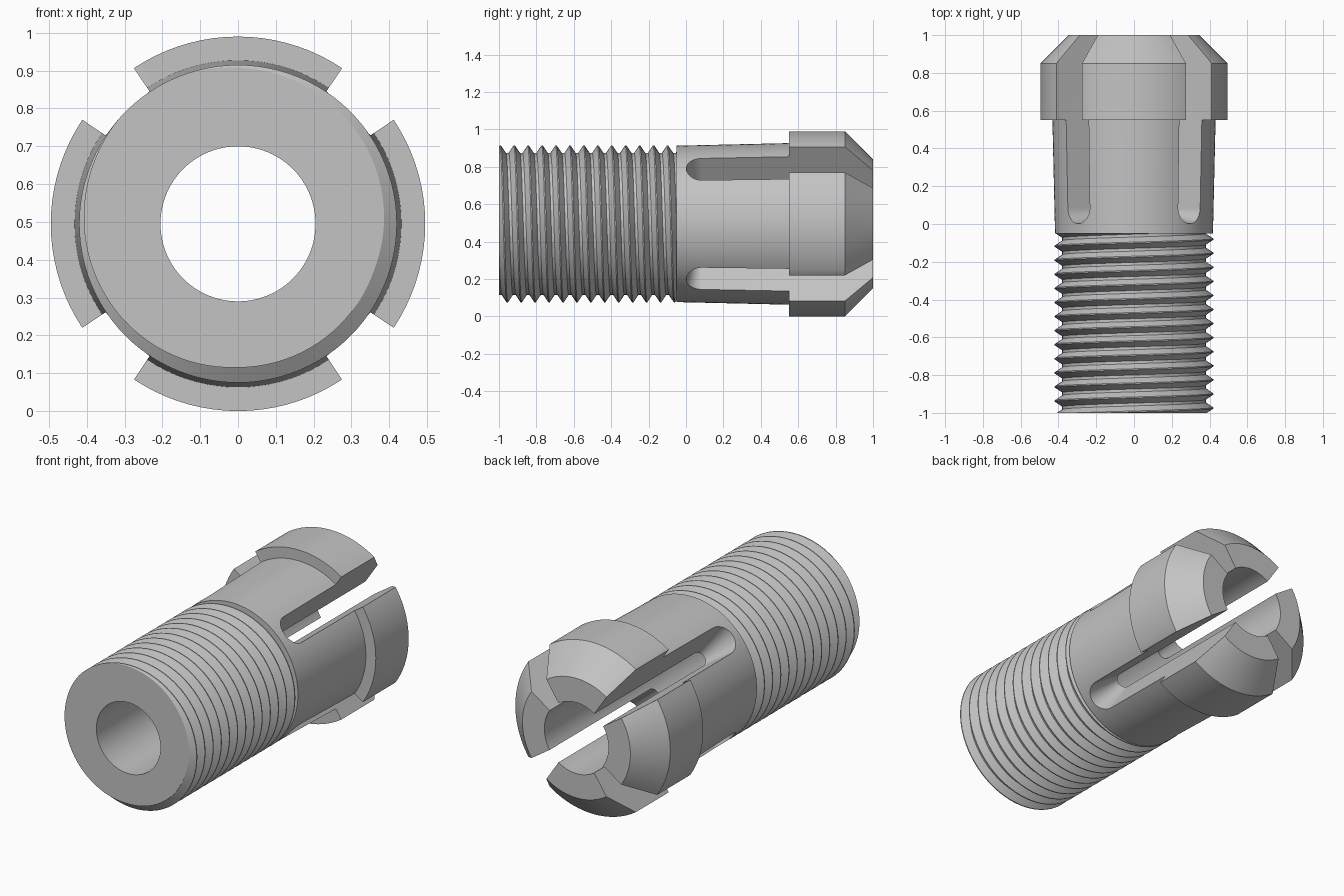
import bpy, bmesh, math
from mathutils import Matrix

if "Cube" in bpy.data.objects:
    bpy.data.objects.remove(bpy.data.objects["Cube"])

AXIS_Z = 0.495        # height of the centre line
BORE = 0.205
SEG = 96
SHOULDER = -0.05      # where the thread meets the smooth body
ROOT, CREST = 0.38, 0.42

steel = bpy.data.materials.new("plain_grey_steel")
steel.use_nodes = True
GREY = (0.55, 0.55, 0.55, 1)
steel.diffuse_color = GREY
steel.node_tree.nodes["Principled BSDF"].inputs["Base Color"].default_value = GREY


def ring_point(r, angle, y):
    return (r * math.cos(angle), y, AXIS_Z + r * math.sin(angle))


def finish(name, bm):
    bmesh.ops.remove_doubles(bm, verts=bm.verts, dist=1e-5)
    bmesh.ops.recalc_face_normals(bm, faces=bm.faces)
    mesh = bpy.data.meshes.new(name)
    bm.to_mesh(mesh)
    bm.free()
    mesh.materials.append(steel)
    obj = bpy.data.objects.new(name, mesh)
    bpy.context.collection.objects.link(obj)
    return obj


def activate(obj):
    bpy.ops.object.select_all(action='DESELECT')
    obj.select_set(True)
    bpy.context.view_layer.objects.active = obj


def smooth(obj, degrees=25):
    activate(obj)
    bpy.ops.object.shade_smooth_by_angle(angle=math.radians(degrees))


def lathe(name, profile):
    """Closed (radius, y) profile turned about the centre line."""
    bm = bmesh.new()
    rings = [[bm.verts.new(ring_point(r, math.tau * j / SEG, y)) for j in range(SEG)]
             for r, y in profile]
    for a, b in zip(rings, rings[1:] + rings[:1]):
        for j in range(SEG):
            k = (j + 1) % SEG
            bm.faces.new((a[j], a[k], b[k], b[j]))
    return finish(name, bm)


def slot_cutter(angle):
    """Wedge widening outward from the centre line, with a round closed end."""
    bm = bmesh.new()
    slope = math.tan(math.radians(11.25))
    loops = []
    for r in (0.02, 0.7):
        w = r * slope
        outline = [(w, 1.2), (-w, 1.2)]
        outline += [(-w * math.cos(math.pi * i / 24), 0.085 - w * math.sin(math.pi * i / 24))
                    for i in range(25)]
        loops.append([bm.verts.new((r, y, x)) for x, y in outline])
    n = len(loops[0])
    for j in range(n):
        k = (j + 1) % n
        bm.faces.new((loops[0][j], loops[0][k], loops[1][k], loops[1][j]))
    for loop in loops:
        bm.faces.new(loop)
    bm.transform(Matrix.Translation((0, 0, AXIS_Z)) @ Matrix.Rotation(angle, 4, 'Y'))
    obj = finish("slot_cutter", bm)
    obj.hide_render = True
    return obj


# Smooth body and flared head, split into four jaws
jaws = lathe("slotted_jaws", [
    (BORE, SHOULDER), (0.418, SHOULDER), (0.432, 0.55), (0.495, 0.55),
    (0.495, 0.85), (0.345, 1.0), (BORE, 1.0)])
for i in range(4):
    cutter = slot_cutter(math.radians(45 + 90 * i))
    mod = jaws.modifiers.new("slot", 'BOOLEAN')
    mod.operation, mod.solver, mod.object = 'DIFFERENCE', 'EXACT', cutter
    activate(jaws)
    bpy.ops.object.modifier_apply(modifier=mod.name)
    bpy.data.objects.remove(cutter)
smooth(jaws)


# Threaded shank: a helical ridge trimmed flat at both ends
def threaded_shank():
    pitch, start = 0.0745, math.radians(125)
    marks = (-0.40, -0.04, 0.04, 0.40)       # root, crest, crest, root
    turns = range(-2, 17)

    def radius(u):
        d = abs(u - round(u))
        t = min(1, max(0, (0.40 - d) / 0.36))
        return ROOT + (CREST - ROOT) * t

    bm = bmesh.new()
    columns = []
    for j in range(SEG):
        angle = math.tau * j / SEG
        shift = (angle - start) / math.tau
        column = []
        for u in [k + m for k in turns for m in marks]:
            y = min(SHOULDER, max(-1, -1 + pitch * (u - shift)))
            r = radius((y + 1) / pitch + shift)
            column.append(bm.verts.new(ring_point(r, angle, y)))
        # front face and bore continue from the first thread point
        face_edge = bm.verts.new(ring_point(BORE, angle, -1))
        bore_end = bm.verts.new(ring_point(BORE, angle, SHOULDER))
        columns.append((column, face_edge, bore_end))
    for j in range(SEG):
        a, a_in, a_end = columns[j]
        b, b_in, b_end = columns[(j + 1) % SEG]
        step = len(marks) if j == SEG - 1 else 0   # one pitch per turn
        for i in range(step, len(a) - 1):
            bm.faces.new((a[i], a[i + 1], b[i + 1 - step], b[i - step]))
        bm.faces.new((a_in, a[0], b[0], b_in))
        bm.faces.new((a_end, a_in, b_in, b_end))
    bmesh.ops.remove_doubles(bm, verts=bm.verts, dist=1e-5)
    bmesh.ops.dissolve_degenerate(bm, edges=bm.edges, dist=1e-5)
    return finish("threaded_shank", bm)


smooth(threaded_shank())
